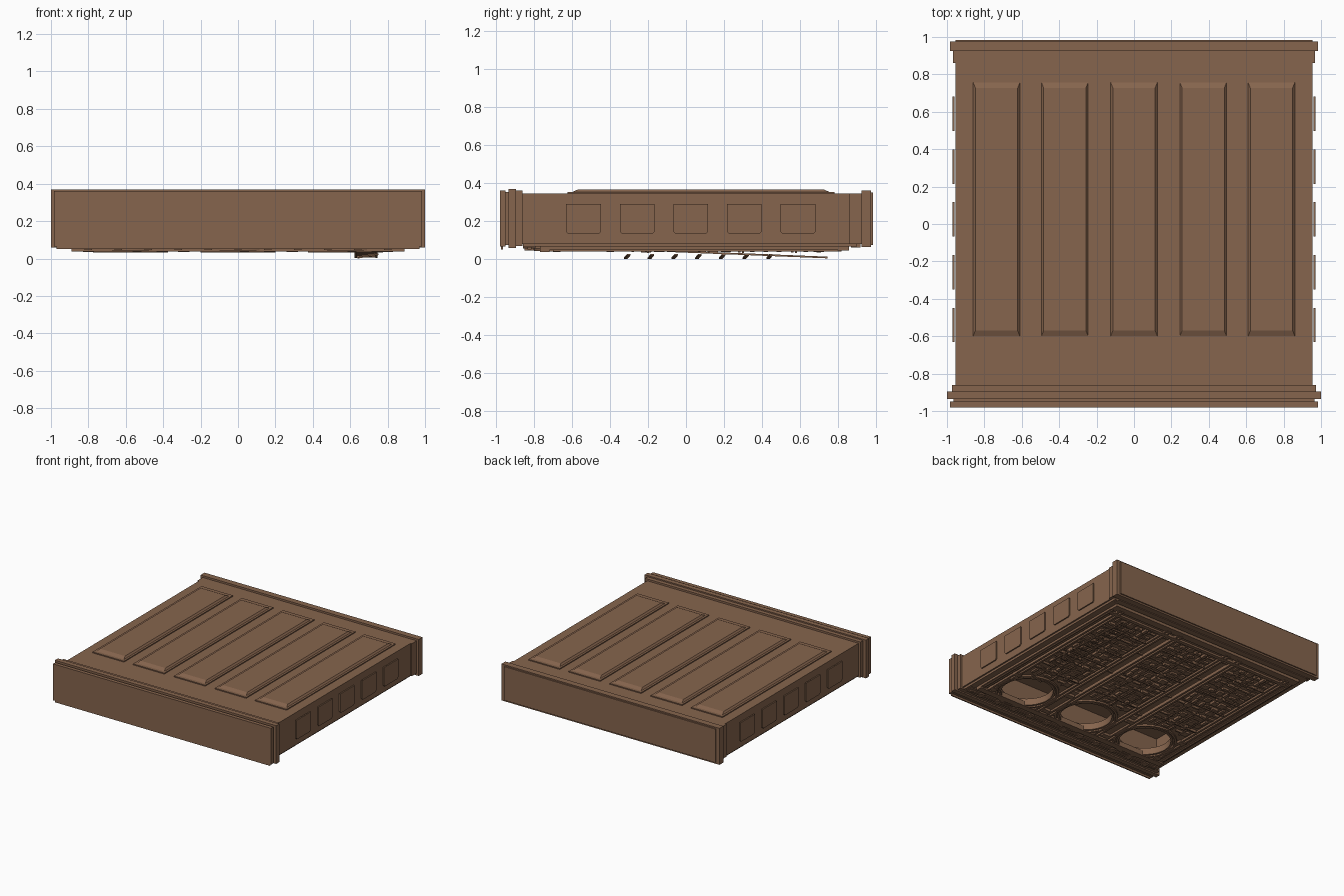
import bpy, bmesh, math, random
from mathutils import Matrix, Vector

if "Cube" in bpy.data.objects:
    bpy.data.objects.remove(bpy.data.objects["Cube"])

random.seed(7)
mat = bpy.data.materials.new("brown_metal")
mat.diffuse_color = (0.24, 0.13, 0.075, 1)
mat.use_nodes = True
mat.node_tree.nodes["Principled BSDF"].inputs["Base Color"].default_value = mat.diffuse_color


def finish(name, bm):
    me = bpy.data.meshes.new(name)
    bm.normal_update()
    bm.to_mesh(me)
    bm.free()
    me.materials.append(mat)
    ob = bpy.data.objects.new(name, me)
    bpy.context.collection.objects.link(ob)
    return ob


def add_box(bm, x0, x1, y0, y1, z0, z1):
    m = Matrix.Translation(((x0 + x1) / 2, (y0 + y1) / 2, (z0 + z1) / 2))
    m = m @ Matrix.Diagonal((x1 - x0, y1 - y0, z1 - z0, 1))
    return bmesh.ops.create_cube(bm, size=1, matrix=m)["verts"]


def boxes(name, items):
    bm = bmesh.new()
    for b in items:
        add_box(bm, *b)
    return finish(name, bm)


def mirrored(items):
    return items + [(-b[1], -b[0], *b[2:]) for b in items]


def add_bar(bm, a, b, w, h):
    # straight bar between two points
    a, b = Vector(a), Vector(b)
    d = b - a
    m = Matrix.Translation((a + b) / 2) @ d.to_track_quat('Y', 'Z').to_matrix().to_4x4()
    bmesh.ops.create_cube(bm, size=1, matrix=m @ Matrix.Diagonal((w, d.length, h, 1)))


# hollow hull shell, open underneath
boxes("hull_roof", [(-.955, .955, -.9, .94, .335, .345)])
boxes("hull_sides", mirrored([(.943, .955, -.9, .94, .08, .335)]))

# stepped front frame
boxes("front_frame", [(-.985, .985, -.98, -.95, .065, .362),
                      (-.965, .965, -.95, -.935, .075, .352),
                      (-1, 1, -.935, -.895, .058, .37),
                      (-.972, .972, -.895, -.862, .068, .36)])

# back frame with thin end panel and side steps
boxes("back_frame", [(-.985, .985, .925, .975, .062, .36)])
boxes("back_panel", [(-.955, .955, .975, .985, .075, .35)])
boxes("back_side_steps", mirrored([(.95, .967, .86, .925, .08, .345)]))

# raised roof panels with a chamfered upper tier
bm = bmesh.new()
for cx in (-.735, -.37, 0, .37, .735):
    add_box(bm, cx - .142, cx + .142, -.625, .782, .343, .353)
    for v in add_box(bm, cx - .125, cx + .125, -.6, .757, .353, .366):
        if v.co.z > .36:
            v.co.x += .012 if v.co.x < cx else -.012
            v.co.y += .03 if v.co.y < 0 else -.03
finish("roof_panels", bm)

# side panels with clipped corners
bm = bmesh.new()
hw, z0, z1, c = .092, .132, .29, .012
outline = [(-hw, z0 + c), (-hw + c, z0), (hw - c, z0), (hw, z0 + c),
           (hw, z1), (-hw, z1)]
for s in (-1, 1):
    for cy in (-.54, -.257, .025, .307, .59):
        f = bm.faces.new([bm.verts.new((s * .961, cy + y, z)) for y, z in outline])
        g = bmesh.ops.extrude_face_region(bm, geom=[f])["geom"]
        bmesh.ops.translate(bm, vec=(s * .01, 0, 0),
                            verts=[v for v in g if isinstance(v, bmesh.types.BMVert)])
bmesh.ops.recalc_face_normals(bm, faces=bm.faces)
finish("side_panels", bm)

# underside rim
boxes("underside_side_rails", mirrored([(.89, .94, -.86, .9, .065, .085),
                                        (.84, .89, -.76, .86, .048, .082),
                                        (.865, .877, -.7, .8, .04, .048)]))
boxes("underside_front_rails", [(-.92, .92, -.86, -.79, .06, .08),
                                (-.9, .9, -.835, -.815, .05, .06),
                                (-.89, .89, -.77, -.72, .038, .08),
                                (-.97, .97, -.975, -.965, .05, .065)])
boxes("underside_back_rails", [(-.89, .89, .8, .86, .045, .08),
                               (-.92, .92, .87, .92, .06, .08),
                               (-.86, .86, .74, .77, .04, .06)])

COLS = (-.575, 0, .575)

# front deck with three round openings
deck = boxes("underside_front_deck", [(-.86, .86, -.86, -.34, .056, .07)])
bm = bmesh.new()
for cx in COLS:
    bmesh.ops.create_cone(bm, cap_ends=True, segments=48, radius1=.21, radius2=.21, depth=.2,
                          matrix=Matrix.Translation((cx, -.56, .06)))
cutter = finish("opening_cutter", bm)
cutter.hide_render = True
cutter.hide_set(True)
mod = deck.modifiers.new("openings", 'BOOLEAN')
mod.object = cutter
mod.operation = 'DIFFERENCE'
mod.solver = 'EXACT'

# double rims around the openings
bm = bmesh.new()
for cx in COLS:
    for r0, r1, za, zb in ((.195, .212, .046, .1), (.222, .24, .042, .06)):
        prof = [(r0, za), (r1, za), (r1, zb), (r0, zb)]
        rings = []
        for i in range(48):
            t = math.tau * i / 48
            rings.append([bm.verts.new((cx + r * math.cos(t), -.56 + r * math.sin(t), z))
                          for r, z in prof])
        for i in range(48):
            a, b = rings[i], rings[(i + 1) % 48]
            for k in range(4):
                n = (k + 1) % 4
                bm.faces.new((a[k], b[k], b[n], a[n]))
bmesh.ops.recalc_face_normals(bm, faces=bm.faces)
rims = finish("opening_rims", bm)
bpy.context.view_layer.objects.active = rims
rims.select_set(True)
bpy.ops.object.shade_smooth_by_angle(angle=math.radians(30))

# machinery beds running from the openings to the back
boxes("machinery_beds", [(cx - .225, cx + .225, -.34, .81, .055, .068) for cx in COLS])

# lengthwise rails beside each bed
boxes("lane_rails", [(cx + s * d - .008, cx + s * d + .008, -.72, .82, .04, .066)
                     for cx in COLS for s in (-1, 1) for d in (.215, .245)])

# crossbars tying the lanes together
boxes("crossbars", [(-.86, .86, y - .008, y + .008, .058, .07)
                    for y in (-.3, .05, .4, .7)])

# block machinery on the beds, same layout in every lane
bm = bmesh.new()
layout = []
for i in range(6):
    for j in range(15):
        x, y = -.165 + i * .066, -.28 + j * .07
        w, l = random.choice(((.026, .012), (.012, .028), (.024, .026), (.03, .007)))
        layout.append((x + random.uniform(-.006, .006), y, w, l, random.uniform(.034, .048)))
for cx in COLS:
    for x, y, w, l, z in layout:
        add_box(bm, cx + x - w, cx + x + w, y - l, y + l, z, .056)
finish("machinery_blocks", bm)

# thin pipes across and along the machinery
bm = bmesh.new()
for cx in COLS:
    for x in (-.13, -.02, .1):
        add_bar(bm, (cx + x, -.32, .043), (cx + x, .76, .043), .008, .008)
    for y in (-.2, .12, .3, .58):
        add_bar(bm, (cx - .2, y, .038), (cx + .2, y, .038), .01, .01)
finish("machinery_pipes", bm)

# small clamps between the openings and on the front rail
boxes("clamps", [(x - .03, x + .03, y - .02, y + .02, .036, .06)
                 for x in (-.8, -.29, .29, .8) for y in (-.68, -.4)]
      + [(-.8 + i * .16 - .02, -.8 + i * .16 + .02, -.85, -.8, .046, .062) for i in range(11)])

# slightly lowered boarding ladder with loose treads
bm = bmesh.new()
for x in (.63, .74):
    add_bar(bm, (x, -.1, .042), (x, .745, .008), .012, .009)
for i in range(12):
    t = (i + .5) / 12
    add_bar(bm, (.63, -.1 + .845 * t, .042 - .034 * t), (.74, -.1 + .845 * t, .042 - .034 * t),
            .012, .006)
finish("ladder", bm)
bm = bmesh.new()
for i in range(7):
    y = -.31 + i * .125
    add_bar(bm, (.64, y - .008, .004), (.75, y + .008, .022), .018, .008)
finish("ladder_treads", bm)
